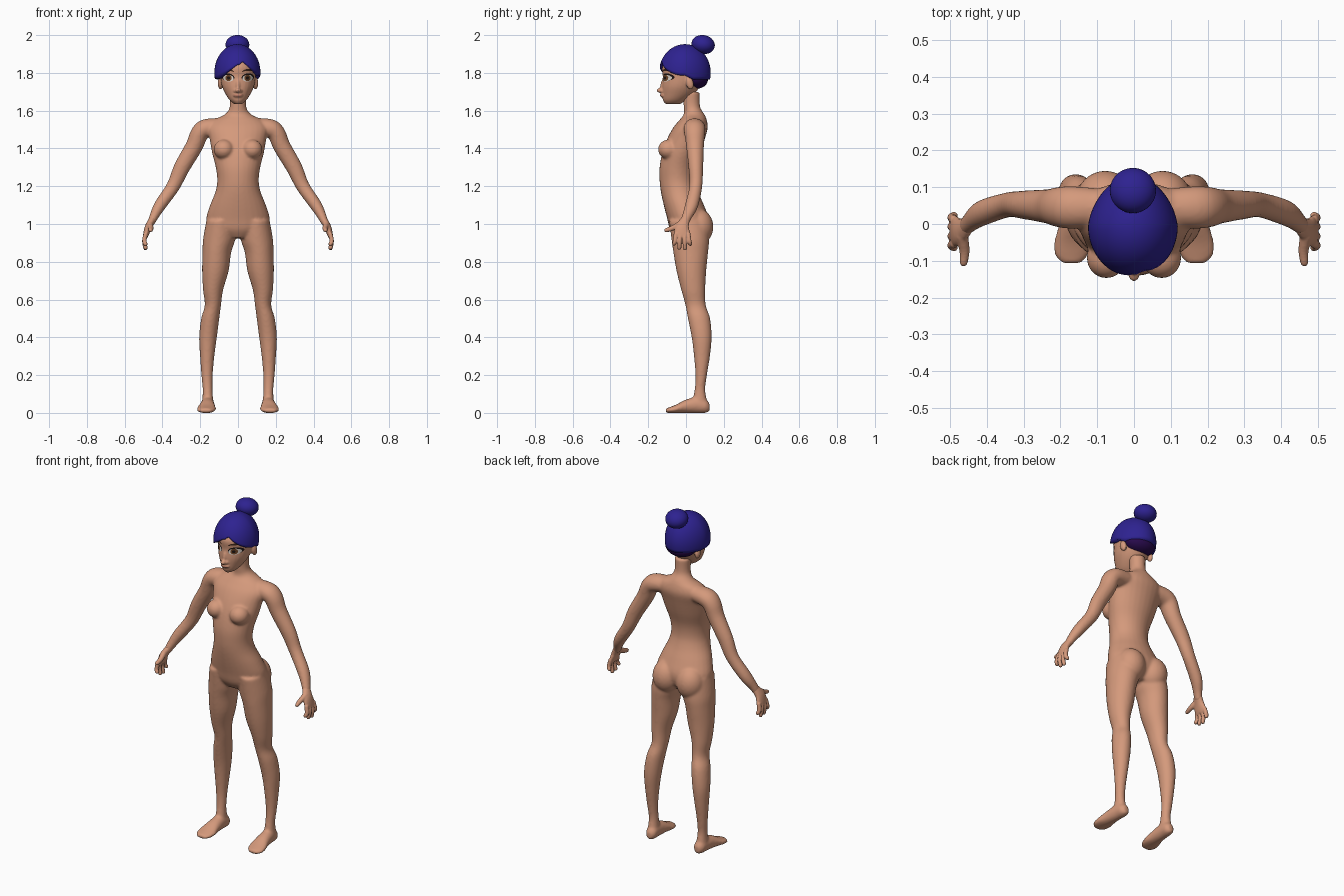
import bpy, bmesh, math
from mathutils import Vector, Matrix


def material(name, rgb):
    m = bpy.data.materials.new(name)
    m.diffuse_color = (*rgb, 1)
    return m


SKIN = material("skin", (0.66, 0.32, 0.20))
HAIR = material("blue hair", (0.027, 0.016, 0.28))
NAPE = material("dark purple hair", (0.022, 0.003, 0.075))
WHITE = material("eye white", (0.75, 0.68, 0.62))
IRIS = material("brown iris", (0.16, 0.06, 0.02))
DARK = material("lash black", (0.012, 0.007, 0.006))
BROW = material("brow brown", (0.045, 0.018, 0.010))
LIP = material("lip", (0.48, 0.19, 0.13))


def spline(rows, steps=4):
    """Catmull-Rom interpolation of rows of numbers."""
    out = []
    for i in range(len(rows) - 1):
        a, b, c, d = (rows[min(max(i + k, 0), len(rows) - 1)] for k in (-1, 0, 1, 2))
        for s in range(steps):
            t = s / steps
            out.append([0.5 * (2 * q + (r - p) * t + (2 * p - 5 * q + 4 * r - w) * t * t
                               + (3 * q - p - 3 * r + w) * t ** 3)
                        for p, q, r, w in zip(a, b, c, d)])
    return out + [list(rows[-1])]


def loft(bm, rows, ref, axis=None, side=1, n=28):
    """Closed tube through rows of (x, y, z, radius along ref, other radius)."""
    rows = spline(rows)
    pts = [Vector(r[:3]) for r in rows]
    rings = []
    for i, r in enumerate(rows):
        t = Vector(axis) if axis else pts[min(i + 1, len(pts) - 1)] - pts[max(i - 1, 0)]
        t.normalize()
        u = Vector(ref)
        u = (u - t * u.dot(t)).normalized()
        v = t.cross(u)
        ring = []
        for k in range(n):
            a = math.tau * k / n
            p = pts[i] + u * r[3] * math.cos(a) + v * r[4] * math.sin(a)
            ring.append(bm.verts.new((p.x * side, p.y, p.z)))
        rings.append(ring)
    for a, b in zip(rings, rings[1:]):
        for k in range(n):
            bm.faces.new((a[k], a[(k + 1) % n], b[(k + 1) % n], b[k]))
    bm.faces.new(rings[0])
    bm.faces.new(rings[-1])


def column(bm, rows, side=1):
    """Upright loft from rows of (z, x centre, x radius, front y, back y)."""
    loft(bm, [(x, (f + b) / 2, z, rx, (b - f) / 2) for z, x, rx, f, b in rows],
         (1, 0, 0), (0, 0, 1), side)


def ball(bm, c, r, rot=0.0):
    m = Matrix.Translation(c) @ Matrix.Rotation(rot, 4, 'X') @ Matrix.Diagonal((*r, 1))
    bmesh.ops.create_uvsphere(bm, u_segments=28, v_segments=18, radius=1, matrix=m)


def finish(name, bm, mat, voxel=0, smooth=0):
    bmesh.ops.recalc_face_normals(bm, faces=bm.faces)
    me = bpy.data.meshes.new(name)
    bm.to_mesh(me)
    bm.free()
    ob = bpy.data.objects.new(name, me)
    bpy.context.collection.objects.link(ob)
    if voxel:
        mod = ob.modifiers.new("blend", 'REMESH')
        mod.mode, mod.voxel_size = 'VOXEL', voxel
        mod = ob.modifiers.new("soften", 'SMOOTH')
        mod.factor, mod.iterations = 0.5, smooth
        bpy.context.view_layer.update()
        done = bpy.data.meshes.new_from_object(ob.evaluated_get(bpy.context.evaluated_depsgraph_get()))
        ob.modifiers.clear()
        ob.data = done
    ob.data.materials.clear()
    ob.data.materials.append(mat)
    for p in ob.data.polygons:
        p.use_smooth = True
        p.material_index = 0
    bpy.context.view_layer.update()
    return ob


# Body: torso, neck, arms, legs and feet blended into one surface
bm = bmesh.new()
column(bm, [(0.925, 0, 0.07, -0.055, 0.07), (0.97, 0, 0.155, -0.085, 0.11), (1.03, 0, 0.168, -0.10, 0.12),
            (1.10, 0, 0.148, -0.118, 0.095), (1.17, 0, 0.12, -0.133, 0.065), (1.23, 0, 0.11, -0.14, 0.05),
            (1.30, 0, 0.118, -0.14, 0.055), (1.38, 0, 0.138, -0.125, 0.08), (1.45, 0, 0.15, -0.10, 0.10),
            (1.51, 0, 0.16, -0.068, 0.115), (1.55, 0, 0.13, -0.035, 0.11), (1.58, 0, 0.07, -0.012, 0.098),
            (1.62, 0, 0.044, -0.012, 0.075), (1.70, 0, 0.045, -0.02, 0.072)])
for s in (1, -1):
    ball(bm, (0.075 * s, -0.092, 1.395), (0.054, 0.056, 0.052))
    ball(bm, (0.078 * s, 0.065, 0.985), (0.08, 0.08, 0.095))
    loft(bm, [(0.08, 0.045, 1.515, 0.05, 0.045), (0.165, 0.045, 1.507, 0.058, 0.05),
              (0.203, 0.046, 1.48, 0.055, 0.048), (0.233, 0.048, 1.41, 0.047, 0.046),
              (0.297, 0.052, 1.30, 0.039, 0.043), (0.343, 0.052, 1.20, 0.034, 0.036),
              (0.412, 0.03, 1.10, 0.035, 0.032), (0.445, 0.005, 1.04, 0.027, 0.024),
              (0.462, -0.012, 1.0, 0.024, 0.019)], (0, 1, 0), None, s)
    column(bm, [(1.02, 0.092, 0.075, -0.09, 0.11), (0.92, 0.10, 0.085, -0.077, 0.122),
                (0.85, 0.112, 0.076, -0.067, 0.117), (0.75, 0.12, 0.07, -0.05, 0.107),
                (0.65, 0.132, 0.053, -0.025, 0.102), (0.57, 0.133, 0.043, -0.003, 0.105),
                (0.50, 0.147, 0.048, 0.01, 0.128), (0.40, 0.159, 0.047, 0.03, 0.136),
                (0.30, 0.163, 0.038, 0.042, 0.127), (0.20, 0.164, 0.030, 0.05, 0.111),
                (0.12, 0.161, 0.026, 0.045, 0.102), (0.05, 0.16, 0.031, 0.03, 0.115)], s)
    loft(bm, [(0.158, 0.125, 0.03, 0.015, 0.02), (0.158, 0.105, 0.036, 0.031, 0.036),
              (0.16, 0.06, 0.042, 0.035, 0.043), (0.163, 0, 0.035, 0.041, 0.036),
              (0.167, -0.05, 0.022, 0.051, 0.023), (0.17, -0.085, 0.015, 0.046, 0.016),
              (0.17, -0.108, 0.012, 0.025, 0.011)], (1, 0, 0), (0, 1, 0), s)
finish("body", bm, SKIN, 0.0065, 10)

# Hands: palm, four fingers and thumb
for s, name in ((1, "left_hand"), (-1, "right_hand")):
    bm = bmesh.new()
    loft(bm, [(0.452, -0.002, 1.025, 0.023, 0.019), (0.474, -0.02, 0.985, 0.036, 0.019),
              (0.487, -0.02, 0.945, 0.043, 0.015), (0.49, -0.02, 0.93, 0.041, 0.012)], (0, 1, 0), None, s)
    for y0, y1, z1 in ((-0.053, -0.064, 0.885), (-0.031, -0.035, 0.865),
                       (-0.009, -0.005, 0.862), (0.012, 0.023, 0.885)):
        loft(bm, [(0.488, y0, 0.95, 0.012, 0.012), (0.496, (y0 + y1) / 2, 0.91, 0.0115, 0.012),
                  (0.489, y1, z1 + 0.008, 0.0105, 0.011), (0.487, y1, z1, 0.006, 0.006)],
             (0, 1, 0), None, s, 14)
    loft(bm, [(0.468, -0.03, 1.0, 0.017, 0.017), (0.461, -0.072, 0.978, 0.014, 0.014),
              (0.463, -0.105, 0.967, 0.011, 0.011), (0.463, -0.114, 0.964, 0.006, 0.006)],
         (1, 0, 0), None, s, 14)
    finish(name, bm, SKIN, 0.004, 3)

# Head with nose, lips and ears
bm = bmesh.new()
column(bm, [(1.635, 0, 0.02, -0.108, -0.03), (1.655, 0, 0.044, -0.122, 0.0), (1.69, 0, 0.067, -0.126, 0.045),
            (1.73, 0, 0.085, -0.127, 0.075), (1.78, 0, 0.094, -0.123, 0.10), (1.83, 0, 0.094, -0.126, 0.105),
            (1.87, 0, 0.078, -0.10, 0.09), (1.90, 0, 0.04, -0.06, 0.05)])
ball(bm, (0, -0.134, 1.707), (0.016, 0.022, 0.013))
ball(bm, (0, -0.122, 1.735), (0.012, 0.014, 0.035), -0.15)
ball(bm, (0, -0.124, 1.681), (0.027, 0.013, 0.010))
for s in (1, -1):
    ball(bm, (0.014 * s, -0.125, 1.704), (0.010, 0.012, 0.009))
    ball(bm, (0.093 * s, 0.02, 1.745), (0.014, 0.020, 0.034), 0.25)
head = finish("head", bm, SKIN, 0.005, 4)


def decal(name, x, z, rx, rz, lift, mat, tilt=0.0, bend=0.0):
    """Thin oval laid on the front of the head by projection."""
    bm, rings, n = bmesh.new(), [], 24
    for f in (0.02, 0.35, 0.7, 1.0):
        ring = []
        for k in range(n):
            a = math.tau * k / n
            u, v = rx * f * math.cos(a), rz * f * math.sin(a)
            v += bend * (1 - (u / rx) ** 2)
            px = x + u * math.cos(tilt) - v * math.sin(tilt)
            pz = z + u * math.sin(tilt) + v * math.cos(tilt)
            hit, loc, _, _ = head.ray_cast(Vector((px, -1, pz)), Vector((0, 1, 0)))
            ring.append(bm.verts.new((px, (loc.y if hit else -0.08) - lift, pz)))
        rings.append(ring)
    bm.faces.new(rings[0])
    for a, b in zip(rings, rings[1:]):
        for k in range(n):
            bm.faces.new((a[k], a[(k + 1) % n], b[(k + 1) % n], b[k]))
    ob = finish(name, bm, mat)
    if sum(p.normal.y for p in ob.data.polygons) > 0:
        ob.data.flip_normals()


# Painted eyes, brows and mouth
for s, side in ((1, "left"), (-1, "right")):
    decal(side + "_lash_line", 0.052 * s, 1.776, 0.033, 0.021, 0.0020, DARK, 0.12 * s)
    decal(side + "_eye_white", 0.051 * s, 1.772, 0.028, 0.018, 0.0032, WHITE, 0.12 * s)
    decal(side + "_iris", 0.050 * s, 1.773, 0.0165, 0.0165, 0.0044, IRIS)
    decal(side + "_pupil", 0.050 * s, 1.773, 0.008, 0.008, 0.0056, DARK)
    decal(side + "_brow", 0.052 * s, 1.808, 0.031, 0.005, 0.0025, BROW, 0.05 * s, 0.008)
decal("mouth", 0, 1.683, 0.028, 0.005, 0.0015, LIP, 0, -0.003)

# Swept hair cap whose lower edge forms the hairline
bm, rings, n = bmesh.new(), [], 64
for j in range(-1, 17):
    ring = []
    for k in range(n):
        a = math.tau * k / n
        x, back = 0.122 * math.cos(a), max(0, math.sin(a))
        drop = min(1, abs(x - 0.03) / (0.09 if x > 0 else 0.14))
        low = 1.862 - (0.075 if x > 0.03 else 0.092) * drop
        if math.sin(a) > 0:
            low += (1.765 - low) * min(1, back * 3)
        lat0 = math.asin((low - 1.80) / 0.152)
        lat = lat0 + (math.pi / 2 - 0.01 - lat0) * max(j, 0) / 16
        f = math.cos(lat) * (0.7 if j < 0 else 1)
        ring.append(bm.verts.new((-0.003 + x * f * (1 - 0.13 * back),
                                  -0.006 + 0.137 * f * math.sin(a), 1.80 + 0.152 * math.sin(lat))))
    rings.append(ring)
for a, b in zip(rings, rings[1:]):
    for k in range(n):
        bm.faces.new((a[k], a[(k + 1) % n], b[(k + 1) % n], b[k]))
bm.faces.new(rings[-1])
finish("hair_cap", bm, HAIR)

# Bun on the crown and darker hair at the nape
bm = bmesh.new()
ball(bm, (-0.003, 0.091, 1.950), (0.063, 0.062, 0.050), -0.2)
finish("hair_bun", bm, HAIR)
bm = bmesh.new()
ball(bm, (0, 0.045, 1.772), (0.092, 0.072, 0.056), -0.2)
finish("nape_hair", bm, NAPE)
